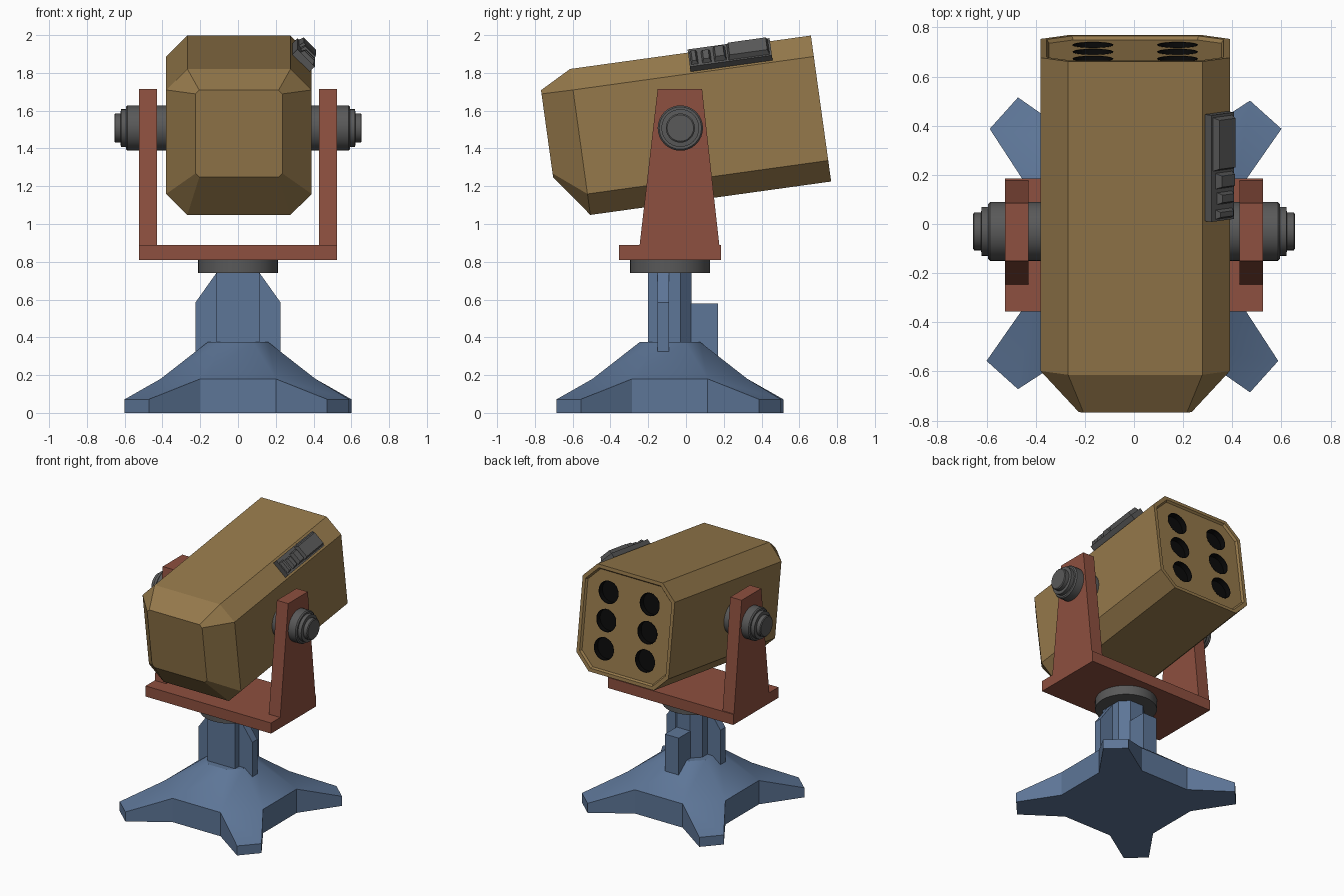
import bpy, bmesh
from math import cos, sin, pi, radians
from mathutils import Matrix, Vector

if "Cube" in bpy.data.objects:
    bpy.data.objects.remove(bpy.data.objects["Cube"])


def material(name, rgb):
    m = bpy.data.materials.new(name)
    m.diffuse_color = (*rgb, 1)
    m.use_nodes = True
    m.node_tree.nodes["Principled BSDF"].inputs["Base Color"].default_value = m.diffuse_color
    return m


TAN = material("tan", (0.30, 0.19, 0.07))
BLUE = material("blue", (0.11, 0.18, 0.31))
RED = material("red", (0.27, 0.08, 0.05))
GREY = material("dark_grey", (0.10, 0.10, 0.10))
BLACK = material("black", (0.003, 0.003, 0.003))

# tilted frame of the launcher: x across, y along the barrel, z up
TILT = Matrix.Translation((0.005, -0.03, 1.508)) @ Matrix.Rotation(radians(7.9), 4, 'X')
PY = -0.085  # pedestal axis


def finish(bm, name, mat, matrix=Matrix(), smooth=False):
    bmesh.ops.recalc_face_normals(bm, faces=bm.faces)
    bm.transform(matrix)
    me = bpy.data.meshes.new(name)
    bm.to_mesh(me)
    bm.free()
    ob = bpy.data.objects.new(name, me)
    bpy.context.collection.objects.link(ob)
    me.materials.append(mat)
    if smooth:
        bpy.ops.object.select_all(action='DESELECT')
        ob.select_set(True)
        bpy.context.view_layer.objects.active = ob
        bpy.ops.object.shade_smooth_by_angle(angle=radians(30))
    return ob


def add_loft(bm, rings):
    vs = [[bm.verts.new(p) for p in r] for r in rings]
    n = len(vs[0])
    for a, b in zip(vs, vs[1:]):
        for i in range(n):
            j = (i + 1) % n
            bm.faces.new((a[i], a[j], b[j], b[i]))
    bm.faces.new(vs[0][::-1])
    bm.faces.new(vs[-1])


def loft(name, rings, mat, matrix=Matrix(), smooth=False):
    bm = bmesh.new()
    add_loft(bm, rings)
    return finish(bm, name, mat, matrix, smooth)


def circle(axis, pos, r, c=(0, 0), n=32):
    out = []
    for i in range(n):
        p = [c[0] + r * cos(2 * pi * i / n), c[1] + r * sin(2 * pi * i / n)]
        p.insert(axis, pos)
        out.append(p)
    return out


def prism(name, profile, axis, lo, hi, mat, matrix=Matrix()):
    rings = []
    for d in (lo, hi):
        ring = [list(p) for p in profile]
        for p in ring:
            p.insert(axis, d)
        rings.append(ring)
    return loft(name, rings, mat, matrix)


def rect(x0, x1, y0, y1):
    return [(x0, y0), (x1, y0), (x1, y1), (x0, y1)]


def octagon(u, w, v0, v1, c):
    pts = [(w, v0 + c), (w, v1 - c), (w - c, v1), (c - w, v1),
           (-w, v1 - c), (-w, v0 + c), (c - w, v0), (w - c, v0)]
    return [(x, u, v) for x, v in pts]


# launcher housing with tapered rear and recessed muzzle panel
PANEL = 0.737
housing = loft("launcher_housing", [
    octagon(-0.703, 0.23, -0.165, 0.30, 0.02),
    octagon(-0.535, 0.385, -0.39, 0.39, 0.112),
    octagon(0.752, 0.385, -0.39, 0.39, 0.112),
    octagon(0.752, 0.36, -0.365, 0.365, 0.102),
    octagon(PANEL, 0.35, -0.355, 0.355, 0.098)], TAN, TILT)

# six launch tubes
centres = [(x, v) for x in (-0.172, 0.172) for v in (-0.205, 0, 0.205)]
cut = bmesh.new()
for c in centres:
    add_loft(cut, [circle(1, 0.69, 0.082, c), circle(1, 0.80, 0.082, c)])
cutter = finish(cut, "tube_cutter", BLACK, TILT)
mod = housing.modifiers.new("tubes", 'BOOLEAN')
mod.operation = 'DIFFERENCE'
mod.solver = 'EXACT'
mod.object = cutter
bpy.context.view_layer.update()
dg = bpy.context.evaluated_depsgraph_get()
cut_mesh = bpy.data.meshes.new_from_object(housing.evaluated_get(dg))
housing.modifiers.clear()
housing.data = cut_mesh
bpy.data.objects.remove(cutter)
for c in centres:
    loft("launch_tube", [circle(1, 0.697, 0.079, c), circle(1, 0.738, 0.079, c),
                         circle(1, 0.738, 0.083, c), circle(1, 0.687, 0.083, c)], BLACK, TILT)

# sighting unit lying on the upper right chamfer
SIGHT = TILT @ Matrix.Translation((0.329, 0, 0.334)) @ Matrix.Rotation(radians(45), 4, 'Y')
prism("sight_base", rect(-0.065, 0.065, 0.095, 0.533), 2, -0.01, 0.038, GREY, SIGHT)


def tapered_block(name, x0, x1, u0, u1, h):
    b = 0.012
    loft(name, [[(x, u, 0.03) for x, u in rect(x0, x1, u0, u1)],
                [(x, u, h) for x, u in rect(x0 + b, x1 - b, u0 + b, u1 - b)]], GREY, SIGHT)


tapered_block("sight_body", -0.058, 0.058, 0.30, 0.525, 0.066)
tapered_block("sight_middle", -0.045, 0.055, 0.225, 0.295, 0.066)
tapered_block("sight_lens", -0.035, 0.055, 0.16, 0.215, 0.06)
tapered_block("sight_end", -0.045, 0.055, 0.10, 0.145, 0.058)

# yoke: base plate and two tapered arms with stepped pivots
prism("yoke_plate", rect(-0.525, 0.525, -0.355, 0.185), 2, 0.81, 0.89, RED)
arm = [(-0.25, 0.85), (-0.15, 1.715), (0.085, 1.715), (0.185, 0.81), (-0.25, 0.81)]
steps = [(0.33, 0.12), (0.585, 0.12), (0.593, 0.112), (0.593, 0.10),
         (0.62, 0.10), (0.622, 0.077), (0.65, 0.077), (0.655, 0.07)]
for s, side in ((-1, "left"), (1, "right")):
    prism(side + "_yoke_arm", arm, 0, s * 0.43, s * 0.525, RED)
    loft(side + "_pivot", [circle(0, s * x, r, (-0.03, 1.508)) for x, r in steps],
         GREY, smooth=True)

# swivel disc
loft("swivel_disc", [circle(2, z, 0.212, (0, PY)) for z in (0.74, 0.81)], GREY, smooth=True)

# column with chamfered rear, side fins and rear block
prism("column", [(-0.115, -0.2), (0.115, -0.2), (0.115, -0.03),
                 (0.055, 0.03), (-0.055, 0.03), (-0.115, -0.03)], 2, 0.34, 0.745, BLUE)
for s, side in ((-1, "left"), (1, "right")):
    prism(side + "_fin", [(s * x, z) for x, z in
                          ((0.1, 0.28), (0.225, 0.28), (0.225, 0.585), (0.115, 0.74), (0.1, 0.74))],
          1, -0.15, -0.09, BLUE)
prism("rear_block", rect(-0.058, 0.058, 0.02, 0.17), 2, 0.26, 0.58, BLUE)

# four-legged base: star outline rising to a small octagon
bm = bmesh.new()
quarter = [(0.41, 0.2, 0.18), (0.6, 0.472, 0.072), (0.472, 0.587, 0.072), (0.2, 0.41, 0.18)]
star = [Matrix.Rotation(k * pi / 2, 3, 'Z') @ Vector(p) for k in range(4) for p in quarter]
low = [bm.verts.new((p.x, p.y, 0)) for p in star]
high = [bm.verts.new(p) for p in star]
bm.faces.new(low[::-1])
for i in range(16):
    j = (i + 1) % 16
    bm.faces.new((low[i], low[j], high[j], high[i]))
for k in range(4):
    bm.faces.new(high[4 * k:4 * k + 4])
shoulder = [v for i, v in enumerate(high) if i % 4 in (0, 3)]
crown = [bm.verts.new((v.co.x * 0.39, v.co.y * 0.39, 0.375)) for v in shoulder]
for i in range(8):
    j = (i + 1) % 8
    bm.faces.new((shoulder[i], shoulder[j], crown[j], crown[i]))
bm.faces.new(crown)
finish(bm, "four_leg_base", BLUE, Matrix.Translation((0, PY, 0)), smooth=True)
